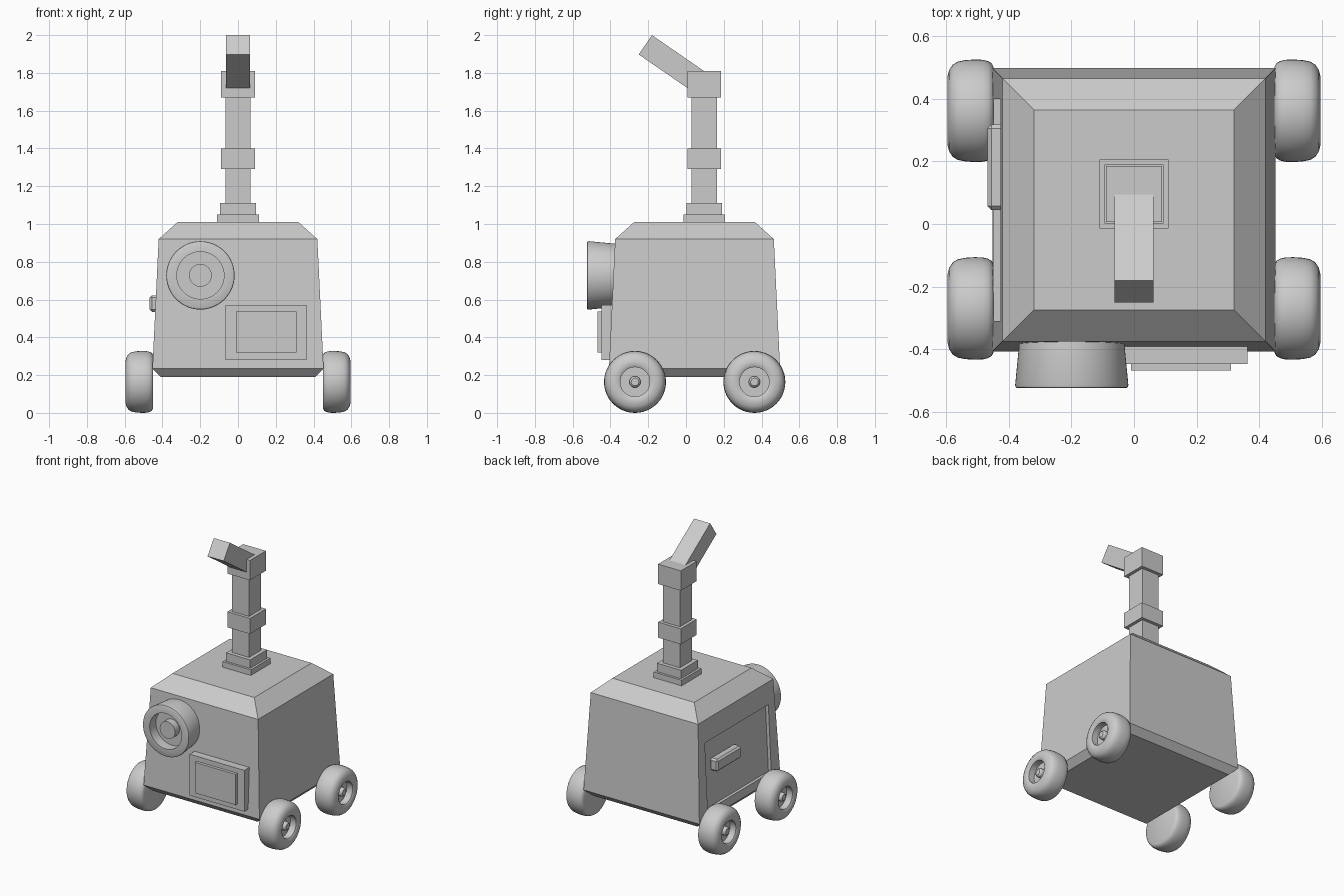
import bpy, bmesh, math
from mathutils import Matrix, Vector

if "Cube" in bpy.data.objects:
    bpy.data.objects.remove(bpy.data.objects["Cube"])

CY = 0.045  # body centre in y


def finish(name, bm):
    bmesh.ops.recalc_face_normals(bm, faces=bm.faces)
    me = bpy.data.meshes.new(name)
    bm.to_mesh(me)
    bm.free()
    ob = bpy.data.objects.new(name, me)
    bpy.context.collection.objects.link(ob)
    return ob


def box(name, x, y, z, bevel=0):
    """Box from (min, max) pairs."""
    bm = bmesh.new()
    size = [b - a for a, b in (x, y, z)]
    mid = [(a + b) / 2 for a, b in (x, y, z)]
    bmesh.ops.create_cube(bm, size=1, matrix=Matrix.Translation(mid) @ Matrix.Diagonal((*size, 1)))
    if bevel:
        bmesh.ops.bevel(bm, geom=bm.edges[:], offset=bevel, segments=1, affect='EDGES')
    return finish(name, bm)


def lathe(name, profile, centre, axis, n=48):
    """Revolve (radius, height) points around an axis; first and last points are capped."""
    bm = bmesh.new()
    rings = [[bm.verts.new((r * math.cos(2 * math.pi * i / n), r * math.sin(2 * math.pi * i / n), h))
              for i in range(n)] for r, h in profile]
    for a, b in zip(rings, rings[1:]):
        for i in range(n):
            j = (i + 1) % n
            bm.faces.new((a[i], a[j], b[j], b[i]))
    bm.faces.new(rings[0][::-1])
    bm.faces.new(rings[-1])
    rot = Vector(axis).to_track_quat('Z', 'Y').to_matrix().to_4x4()
    bm.transform(Matrix.Translation(centre) @ rot)
    ob = finish(name, bm)
    bpy.ops.object.select_all(action='DESELECT')
    ob.select_set(True)
    bpy.context.view_layer.objects.active = ob
    bpy.ops.object.shade_smooth_by_angle(angle=math.radians(35))
    return ob


# Tapered body with chamfered top and bottom
bm = bmesh.new()
rings = [[bm.verts.new((sx * h, CY + sy * h, z)) for sx, sy in ((-1, -1), (1, -1), (1, 1), (-1, 1))]
         for h, z in ((0.41, 0.19), (0.453, 0.235), (0.42, 0.92), (0.32, 1.01))]
for a, b in zip(rings, rings[1:]):
    for i in range(4):
        j = (i + 1) % 4
        bm.faces.new((a[i], a[j], b[j], b[i]))
bm.faces.new(rings[0])
bm.faces.new(rings[-1])
body = finish("body", bm)

# Recessed door on the left side, cut parallel to the sloping wall
cutter = box("door_cutter", (-0.1, 0.022), (-0.355, 0.355), (-0.235, 0.235))
cutter.location = (-0.438, CY, 0.53)
cutter.rotation_euler = (0, math.atan(0.033 / 0.685), 0)
cutter.hide_render = True
cutter.hide_set(True)
cut = body.modifiers.new("door_recess", 'BOOLEAN')
cut.object = cutter
cut.operation = 'DIFFERENCE'
cut.solver = 'EXACT'

# Door handle
box("door_handle", (-0.468, -0.405), (0.045, 0.318), (0.535, 0.622), 0.012)

# Stepped front panel
box("front_panel", (-0.065, 0.363), (-0.447, -0.38), (0.28, 0.572))
box("front_panel_inset", (-0.01, 0.31), (-0.468, -0.44), (0.32, 0.537))

# Round headlamp with recessed dish and central hub
lathe("headlamp", [(0.06, 0.135), (0.06, 0.085), (0.125, 0.085), (0.125, 0.155), (0.173, 0.155),
                   (0.179, 0.152), (0.181, 0.145), (0.167, 0.0)],
      (-0.199, -0.37, 0.728), (0, -1, 0), 64)

# Wheels: hub, recessed rim and rounded tyre
tyre = [(0.02, 0.13), (0.028, 0.124), (0.03, 0.118), (0.03, 0.095), (0.078, 0.095), (0.078, 0.14),
        (0.09, 0.147), (0.11, 0.147), (0.13, 0.142), (0.147, 0.131), (0.157, 0.115), (0.162, 0.09),
        (0.164, 0.06), (0.163, 0.035), (0.159, 0.018), (0.152, 0.006), (0.14, 0.0)]
for s, side in ((-1, "left"), (1, "right")):
    for y, end in ((-0.27, "front"), (0.362, "back")):
        lathe(f"{end}_{side}_wheel", tyre, (s * 0.449, y, 0.164), (s, 0, 0))

# Square neck built from stacked blocks
for name, h, z0, z1 in (("neck_base", 0.11, 1.0, 1.05), ("neck_step", 0.094, 1.05, 1.11),
                        ("neck_column", 0.067, 1.11, 1.68), ("neck_collar", 0.089, 1.29, 1.4),
                        ("neck_top", 0.089, 1.67, 1.81)):
    box(name, (-h, h), (0.096 - h, 0.096 + h), (z0, z1))

# Tilted head bar rising toward the front
head = box("head_bar", (-0.063, 0.063), (-0.334, 0), (-0.124, 0))
head.location = (0.097, 0.0, 0.0)
head.rotation_euler = (-math.radians(34.6), 0, 0)
head.location = (0, 0.095, 1.81)
